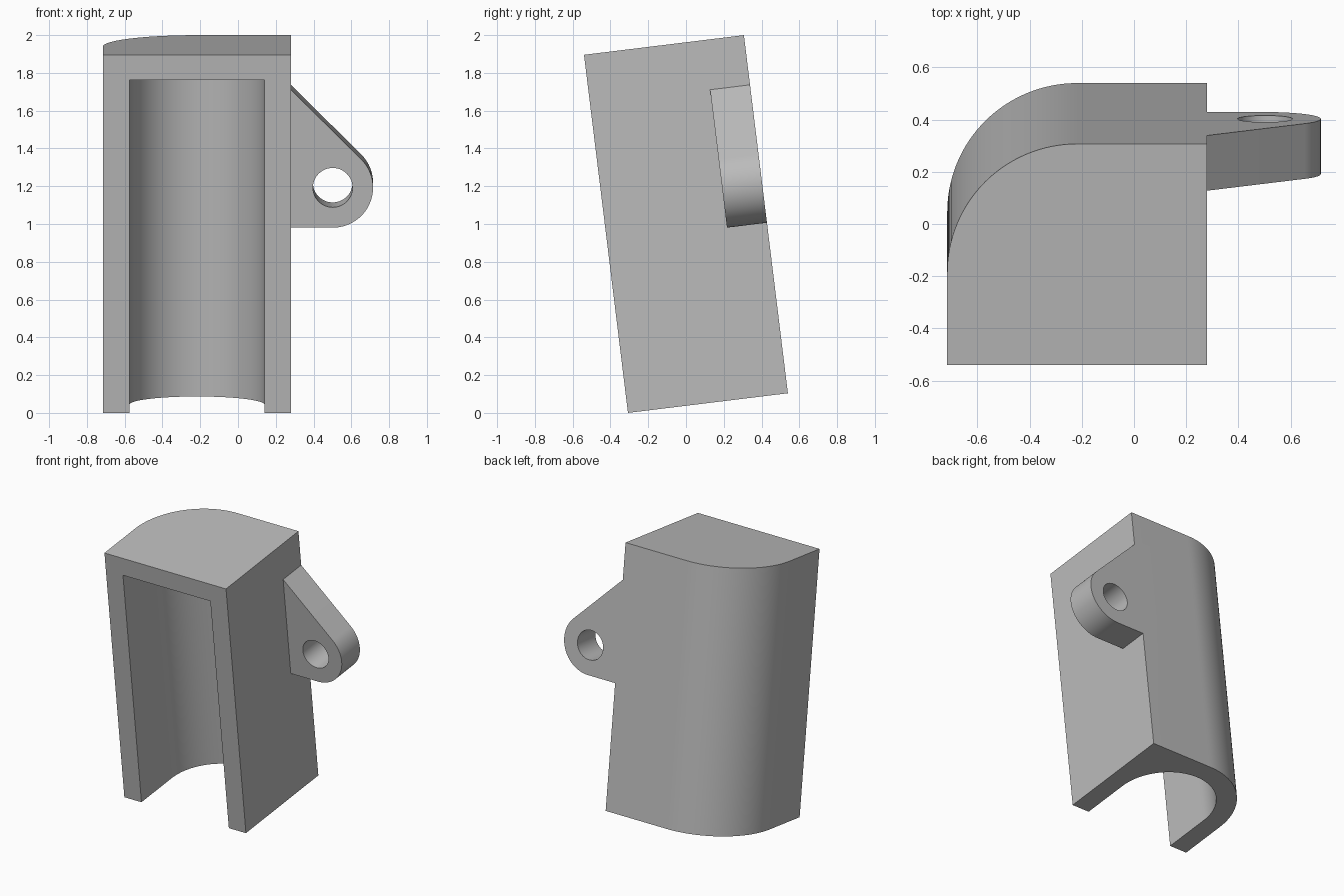
import bpy
import bmesh
from math import cos, sin, radians
from mathutils import Matrix

if "Cube" in bpy.data.objects:
    bpy.data.objects.remove(bpy.data.objects["Cube"])

TILT = radians(7)
DEPTH, HEIGHT = 0.853, 1.91
LEFT, RIGHT = -0.715, 0.28
OUTER_R, WALL = 0.4975, 0.14
INNER_R = OUTER_R - WALL
MID_X, MID_Y = LEFT + OUTER_R, DEPTH - OUTER_R
EYE_X, EYE_Z, EYE_R, HOLE_R = 0.5015, 1.123, 0.2135, 0.105
LUG_FRONT = 0.64

grey = bpy.data.materials.new("plain grey")
grey.use_nodes = True
colour = (0.5, 0.5, 0.5, 1)
grey.diffuse_color = colour
grey.node_tree.nodes["Principled BSDF"].inputs["Base Color"].default_value = colour


def arc(cx, cy, r, start, end, steps):
    angles = [radians(start + (end - start) * i / steps) for i in range(steps + 1)]
    return [(cx + r * cos(a), cy + r * sin(a)) for a in angles]


def prism(name, outline, low, high, upright=True):
    """Extrude an outline along z (upright) or along y."""
    bm = bmesh.new()
    verts = [bm.verts.new((a, b, low) if upright else (a, low, b)) for a, b in outline]
    face = bm.faces.new(verts)
    grown = bmesh.ops.extrude_face_region(bm, geom=[face])["geom"]
    shift = (0, 0, high - low) if upright else (0, high - low, 0)
    bmesh.ops.translate(bm, vec=shift,
                        verts=[g for g in grown if isinstance(g, bmesh.types.BMVert)])
    bmesh.ops.recalc_face_normals(bm, faces=bm.faces)
    mesh = bpy.data.meshes.new(name)
    bm.to_mesh(mesh)
    bm.free()
    mesh.materials.append(grey)
    obj = bpy.data.objects.new(name, mesh)
    bpy.context.collection.objects.link(obj)
    return obj


def combine(target, tool, operation):
    mod = target.modifiers.new(operation.lower(), "BOOLEAN")
    mod.operation, mod.object, mod.solver = operation, tool, "EXACT"
    bpy.context.view_layer.objects.active = target
    bpy.ops.object.modifier_apply(modifier=mod.name)
    bpy.data.objects.remove(tool)


# Housing block with one rounded rear corner
housing = prism("housing", [(LEFT, 0), (RIGHT, 0), (RIGHT, DEPTH)]
                + arc(MID_X, MID_Y, OUTER_R, 90, 180, 32), 0, HEIGHT)

# Mounting lug, flush with the back
lug = prism("lug", [(RIGHT - 0.08, EYE_Z - EYE_R)]
            + arc(EYE_X, EYE_Z, EYE_R, -90, 45, 36)
            + [(RIGHT, 1.645), (RIGHT - 0.08, 1.645)], LUG_FRONT, DEPTH, False)
combine(housing, lug, "UNION")

# Round-backed channel, open at the front and bottom
channel = prism("channel_cutter", [(MID_X - INNER_R, -0.2), (MID_X + INNER_R, -0.2)]
                + arc(MID_X, MID_Y, INNER_R, 0, 180, 64), -0.2, HEIGHT - WALL + 0.005)
combine(housing, channel, "DIFFERENCE")

# Hole through the lug
hole = prism("hole_cutter", arc(EYE_X, EYE_Z, HOLE_R, 0, 360, 48)[:-1],
             LUG_FRONT - 0.1, DEPTH + 0.1, False)
combine(housing, hole, "DIFFERENCE")

# Lean the finished part back to front
housing.data.transform(Matrix.Translation((0, HEIGHT * sin(TILT) - 0.54, 0))
                       @ Matrix.Rotation(TILT, 4, "X"))

bpy.ops.object.select_all(action="DESELECT")
housing.select_set(True)
bpy.context.view_layer.objects.active = housing
bpy.ops.object.shade_smooth_by_angle(angle=radians(30))
